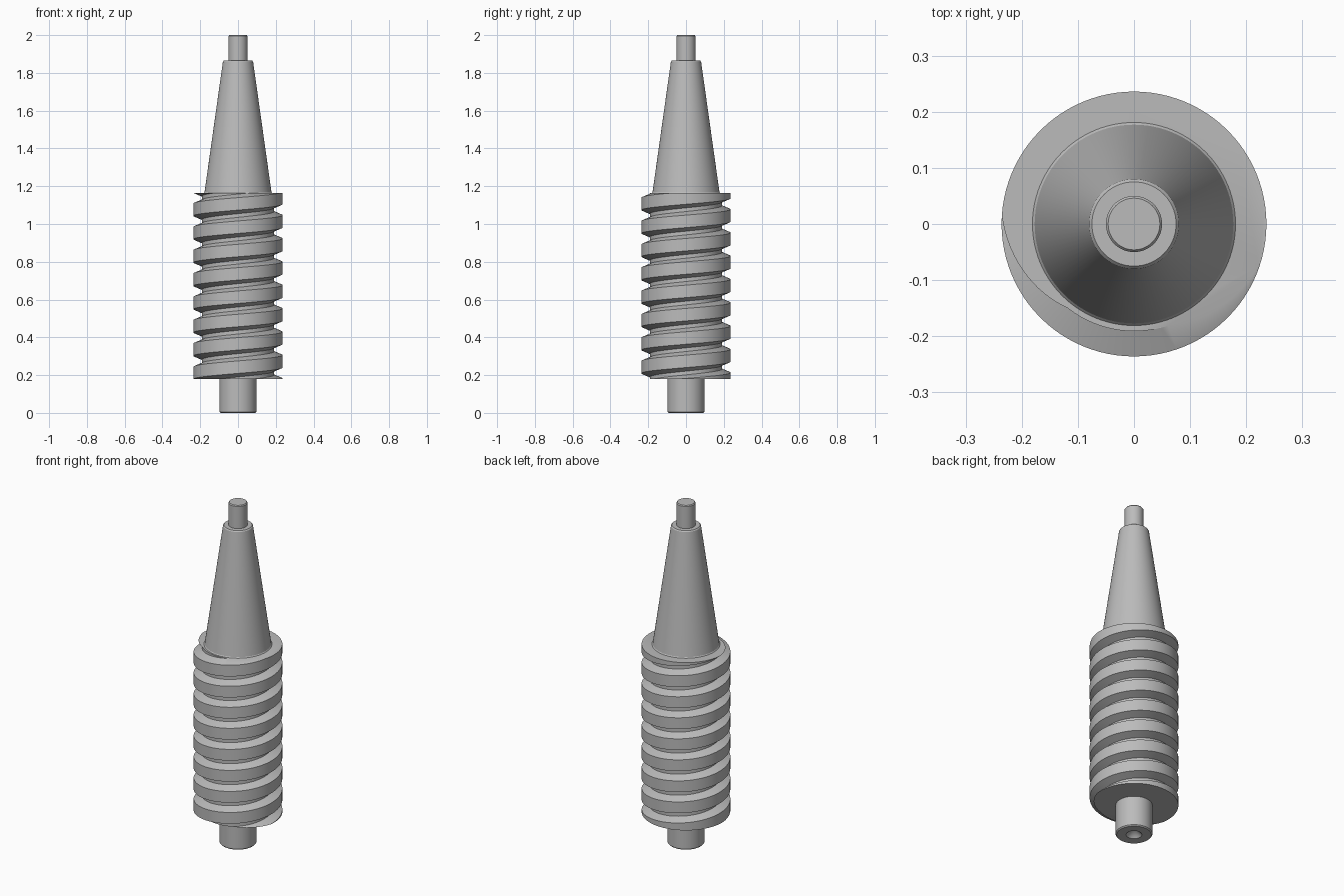
import bpy, bmesh, math
from mathutils import Vector

old = bpy.data.objects.get("Cube")
if old:
    bpy.data.objects.remove(old, do_unlink=True)

steel = bpy.data.materials.new("grey steel")
steel.use_nodes = True
GREY = (0.5, 0.5, 0.5, 1)
steel.diffuse_color = GREY
steel.node_tree.nodes["Principled BSDF"].inputs["Base Color"].default_value = GREY

SEG = 96
WORM_BOTTOM, WORM_TOP = 0.18, 1.165


def finish(bm, name):
    """Turn a bmesh into a smooth object with sharp edges kept."""
    bmesh.ops.recalc_face_normals(bm, faces=bm.faces)
    mesh = bpy.data.meshes.new(name)
    bm.to_mesh(mesh)
    bm.free()
    mesh.shade_smooth()
    mesh.set_sharp_from_angle(angle=math.radians(30))
    mesh.materials.append(steel)
    obj = bpy.data.objects.new(name, mesh)
    bpy.context.collection.objects.link(obj)
    return obj


def lathe(name, profile):
    """Spin a (radius, height) profile around the z axis."""
    bm = bmesh.new()
    verts = [bm.verts.new((r, 0, z)) for r, z in profile]
    edges = [bm.edges.new(pair) for pair in zip(verts, verts[1:])]
    bmesh.ops.spin(bm, geom=verts + edges, cent=(0, 0, 0), axis=(0, 0, 1),
                   angle=math.tau, steps=SEG, use_duplicate=False)
    bmesh.ops.remove_doubles(bm, verts=bm.verts, dist=1e-5)
    return finish(bm, name)


def worm(name, root, crest, pitch, centre, half_crest, flank):
    """Right-handed helical thread surface, cut flat and capped at both ends."""
    bm = bmesh.new()
    half_root = half_crest + flank
    section = [(root, -half_root), (crest, -half_crest),
               (crest, half_crest), (root, half_root)]
    n = len(section)
    rows = []
    for turn in range(-2, 11):
        for r, dz in section:
            rows.append([])
            for i in range(SEG):
                a = math.tau * i / SEG
                z = centre + dz + pitch * (turn + i / SEG)
                rows[-1].append(bm.verts.new((r * math.cos(a), r * math.sin(a), z)))

    def vert(row, i):
        # One full revolution climbs to the next turn of the section
        return rows[row + n][0] if i == SEG else rows[row][i]

    for row in range(len(rows) - n - 1):
        for i in range(SEG):
            bm.faces.new((vert(row, i), vert(row, i + 1),
                          vert(row + 1, i + 1), vert(row + 1, i)))

    # Trim square at each end and cap the cut
    for z, direction in ((WORM_BOTTOM, -1), (WORM_TOP, 1)):
        geom = bm.verts[:] + bm.edges[:] + bm.faces[:]
        bmesh.ops.bisect_plane(bm, geom=geom, dist=1e-6, plane_co=Vector((0, 0, z)),
                               plane_no=Vector((0, 0, direction)), clear_outer=True)
        rim = [e for e in bm.edges if e.is_boundary
               and all(abs(v.co.z - z) < 1e-4 for v in e.verts)]
        bmesh.ops.edgeloop_fill(bm, edges=rim)
    return finish(bm, name)


# Threaded worm body
worm("worm_thread", root=0.191, crest=0.236, pitch=0.1235,
     centre=0.273, half_crest=0.033, flank=0.019)

# Lower journal with a countersunk centre hole
lathe("lower_shaft", [(0, 0.05), (0.042, 0), (0.092, 0), (0.098, 0.006),
                      (0.098, WORM_BOTTOM)])

# Tapered upper shaft with a small fillet at its foot
lathe("tapered_shaft", [(0.181, WORM_TOP), (0.177, WORM_TOP + 0.005),
                        (0.08, 1.859), (0.075, 1.865), (0.05, 1.865)])

# End pin
lathe("end_pin", [(0.05, 1.865), (0.05, 1.995), (0.046, 2.0), (0, 2.0)])
